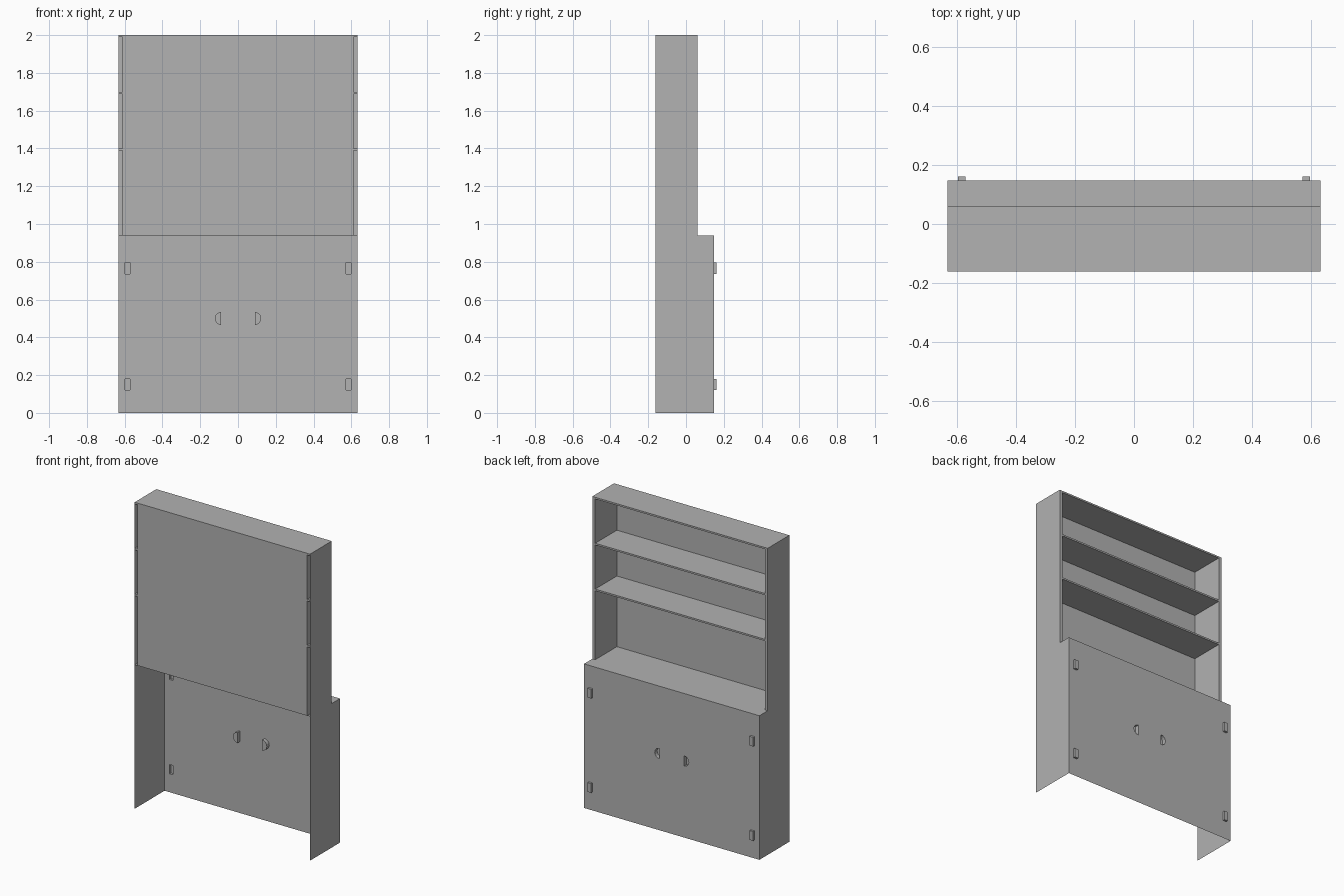
import bpy, bmesh, math

old = bpy.data.objects.get("Cube")
if old:
    bpy.data.objects.remove(old, do_unlink=True)

# Main sizes
HALF_W, INNER_W = 0.633, 0.612
BACK, SHELF_FRONT, DOOR = -0.1615, 0.062, 0.147
HINGE_OUT, PULL_IN = 0.1615, 0.122
COUNTER, TOP, BOARD = 0.94, 2.0, 0.011

grey = bpy.data.materials.new("plain grey")
grey.use_nodes = True
grey.diffuse_color = (0.445, 0.445, 0.445, 1)
grey.node_tree.nodes["Principled BSDF"].inputs["Base Color"].default_value = grey.diffuse_color


def finish(name, bm):
    mesh = bpy.data.meshes.new(name)
    bm.to_mesh(mesh)
    bm.free()
    mesh.materials.append(grey)
    obj = bpy.data.objects.new(name, mesh)
    bpy.context.collection.objects.link(obj)


def sheet(name, points):
    bm = bmesh.new()
    bm.faces.new([bm.verts.new(p) for p in points])
    finish(name, bm)


def upright(name, x0, x1, y, z0, z1):
    """Sheet facing along y."""
    sheet(name, [(x0, y, z0), (x1, y, z0), (x1, y, z1), (x0, y, z1)])


def level(name, y0, y1, z):
    """Sheet facing up, full width."""
    sheet(name, [(-HALF_W, y0, z), (HALF_W, y0, z), (HALF_W, y1, z), (-HALF_W, y1, z)])


def pocket(name, loop, y0, y1):
    """Hollow boss or recess: walls along an xz loop, capped at y1."""
    bm = bmesh.new()
    base = [bm.verts.new((x, y0, z)) for x, z in loop]
    cap = [bm.verts.new((x, y1, z)) for x, z in loop]
    for i in range(len(loop)):
        j = (i + 1) % len(loop)
        bm.faces.new((base[i], base[j], cap[j], cap[i]))
    bm.faces.new(cap)
    finish(name, bm)


# Side panels with a stepped outline
for side, x in (("left", HALF_W), ("right", -HALF_W)):
    outline = [(BACK, 0), (DOOR, 0), (DOOR, COUNTER), (SHELF_FRONT, COUNTER),
               (SHELF_FRONT, TOP), (BACK, TOP)]
    if x < 0:
        outline.reverse()
    sheet(side + "_side_panel", [(x, y, z) for y, z in outline])

# Countertop
level("countertop", BACK, DOOR, COUNTER)

# Shelf boards and top board: hollow, reaching the outer sides
tops = [1.401, 1.70, TOP]
for name, z in zip(("lower_shelf", "upper_shelf", "top_board"), tops):
    level(name + "_upper_face", BACK, SHELF_FRONT, z)
    level(name + "_underside", BACK, SHELF_FRONT, z - BOARD)
    upright(name + "_rear_edge", -HALF_W, HALF_W, BACK, z - BOARD, z)
    upright(name + "_front_edge", HALF_W, -HALF_W, SHELF_FRONT, z - BOARD, z)

# Compartments between boards: back, inner walls and front stiles
floor = COUNTER
for name, z in zip(("lower", "middle", "upper"), tops):
    ceiling = z - BOARD
    upright(name + "_back_panel", -INNER_W, INNER_W, BACK, floor, ceiling)
    for side, s in (("left", 1), ("right", -1)):
        x = s * INNER_W
        sheet(f"{name}_{side}_inner_wall",
              [(x, BACK, floor), (x, SHELF_FRONT, floor),
               (x, SHELF_FRONT, ceiling), (x, BACK, ceiling)][::-s])
        upright(f"{name}_{side}_stile", max(x, s * HALF_W), min(x, s * HALF_W),
                SHELF_FRONT, floor, ceiling)
    floor = z

# Outlines of hinges and half-round pulls
hinges, pulls = [], []
for s in (1, -1):
    for z in (0.15, 0.765):
        hinges.append([(s * (0.585 + dx), z + dz) for dx, dz in
                       ((-0.013, -0.03), (0.013, -0.03), (0.013, 0.03), (-0.013, 0.03))])
    arc = [math.pi * (i / 8 - 0.5) for i in range(9)]
    pulls.append([(s * (0.089 + 0.034 * math.cos(a)), 0.5 + 0.034 * math.sin(a)) for a in arc])

# Door panel, open behind each hinge and pull
bm = bmesh.new()
border = [(-HALF_W, 0), (HALF_W, 0), (HALF_W, COUNTER), (-HALF_W, COUNTER)]
for loop in [border] + hinges + pulls:
    vs = [bm.verts.new((x, DOOR, z)) for x, z in loop]
    for i, v in enumerate(vs):
        bm.edges.new((v, vs[(i + 1) % len(vs)]))
bmesh.ops.triangle_fill(bm, use_beauty=True, edges=bm.edges[:], normal=(0, 1, 0))
finish("door_panel", bm)

# Hinges stand out from the door; pulls are sunk into it
for i, loop in enumerate(hinges):
    pocket(f"hinge_{i + 1}", loop if loop[0][0] < 0 else loop[::-1], DOOR, HINGE_OUT)
for i, loop in enumerate(pulls):
    pocket(f"recessed_pull_{i + 1}", loop if loop[0][0] < 0 else loop[::-1], DOOR, PULL_IN)
